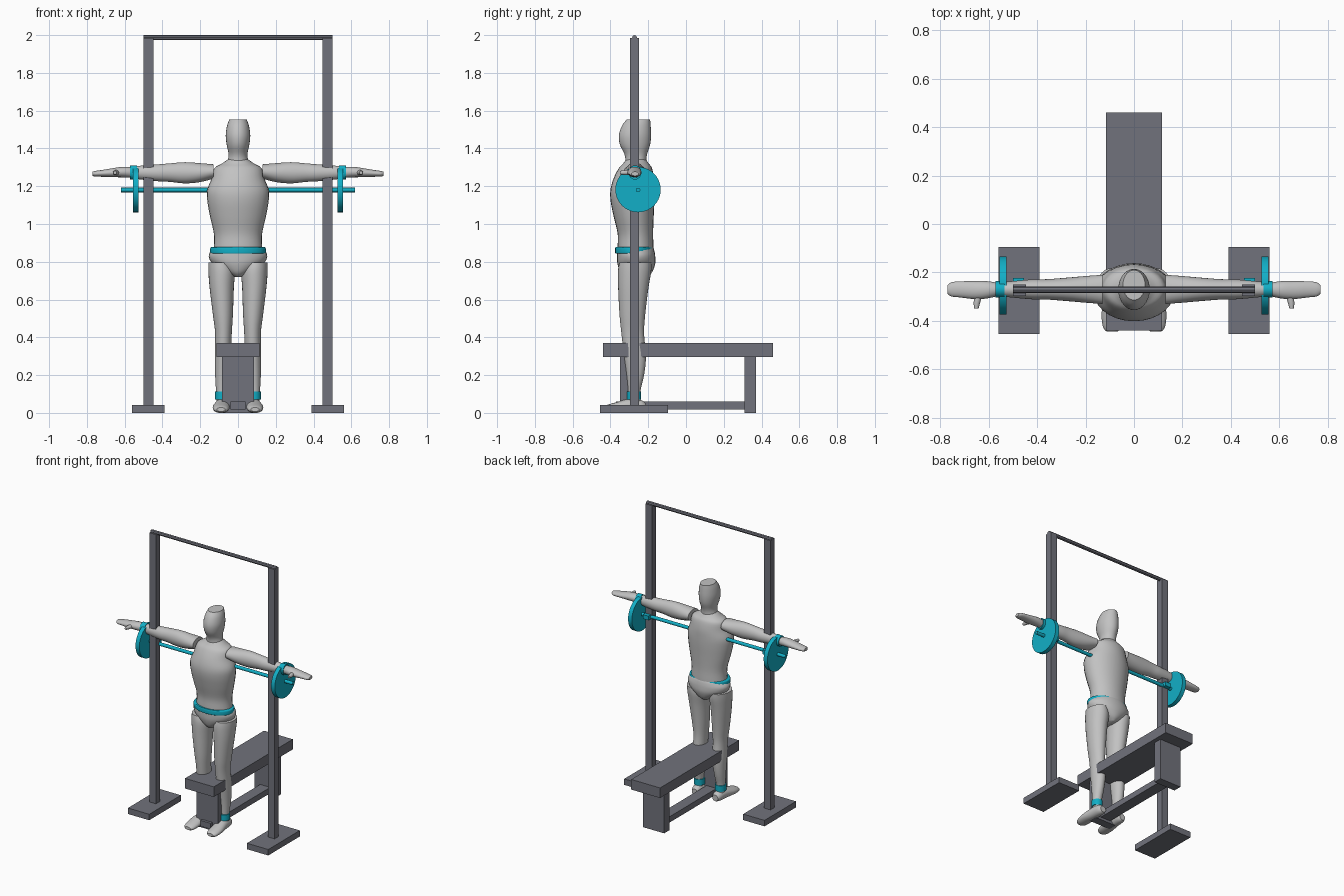
import bpy, bmesh, math
from mathutils import Vector


def material(name, rgb):
    m = bpy.data.materials.new(name)
    m.diffuse_color = (*rgb, 1)
    return m


GREY = material("light grey", (0.54, 0.54, 0.54))
DARK = material("steel grey", (0.165, 0.17, 0.20))
TEAL = material("teal", (0.006, 0.43, 0.57))


def finish(name, bm, mat, smooth=True):
    bmesh.ops.recalc_face_normals(bm, faces=bm.faces)
    me = bpy.data.meshes.new(name)
    bm.to_mesh(me)
    bm.free()
    ob = bpy.data.objects.new(name, me)
    bpy.context.collection.objects.link(ob)
    me.materials.append(mat)
    if smooth:
        bpy.ops.object.select_all(action='DESELECT')
        ob.select_set(True)
        bpy.context.view_layer.objects.active = ob
        bpy.ops.object.shade_smooth_by_angle(angle=math.radians(40))
    return ob


def box(name, x, y, z, mat):
    bm = bmesh.new()
    bmesh.ops.create_cube(bm, size=1)
    for v in bm.verts:
        v.co = [r[0] + (c + 0.5) * (r[1] - r[0]) for c, r in zip(v.co, (x, y, z))]
    return finish(name, bm, mat, False)


def place(axis, t, u, v):
    return {'x': (t, u, v), 'y': (u, t, v), 'z': (u, v, t)}[axis]


def loft(name, axis, stations, mat, steps=4, n=28):
    """Elliptical sections (t, centre u, centre v, radius u, radius v) along an axis."""
    s = [Vector(p) for p in stations]
    s = [s[0]] + s + [s[-1]]
    path = []
    for a, b, c, d in zip(s, s[1:], s[2:], s[3:]):
        for k in range(steps):
            f = k / steps
            p = b * 2 + (c - a) * f + (a * 2 - b * 5 + c * 4 - d) * f**2 + (b * 3 - a - c * 3 + d) * f**3
            path.append(p * 0.5)
    path.append(s[-1])
    bm = bmesh.new()
    rings = []
    for t, u, v, ru, rv in path:
        rings.append([bm.verts.new(place(axis, t, u + ru * math.cos(2 * math.pi * i / n),
                                         v + rv * math.sin(2 * math.pi * i / n))) for i in range(n)])
    for r, q in zip(rings, rings[1:]):
        for i in range(n):
            j = (i + 1) % n
            bm.faces.new((r[i], r[j], q[j], q[i]))
    bm.faces.new(rings[0])
    bm.faces.new(rings[-1])
    return finish(name, bm, mat)


def rod(name, axis, a, b, u, v, ru, mat, rv=None, n=24):
    rv = rv or ru
    return loft(name, axis, [(a, u, v, ru, rv), (b, u, v, ru, rv)], mat, 1, n)


# bench
box("bench_top", (-0.115, 0.115), (-0.44, 0.46), (0.297, 0.37), DARK)
box("bench_front_leg", (-0.085, 0.085), (-0.35, -0.29), (0, 0.297), DARK)
box("bench_back_leg", (-0.085, 0.085), (0.31, 0.37), (0, 0.297), DARK)
box("bench_stretcher", (-0.04, 0.04), (-0.37, 0.31), (0.018, 0.06), DARK)

# rack and barbell
rod("rack_crossbar", 'x', -0.5, 0.5, -0.272, 1.987, 0.013, DARK, n=8)
rod("barbell_bar", 'x', -0.62, 0.62, -0.254, 1.18, 0.012, TEAL)

# head and neck
loft("head", 'z', [(1.27, 0, -0.265, 0.07, 0.062), (1.33, 0, -0.265, 0.056, 0.056),
                   (1.37, 0, -0.266, 0.05, 0.06), (1.42, 0, -0.27, 0.06, 0.08),
                   (1.47, 0, -0.27, 0.065, 0.085), (1.52, 0, -0.263, 0.058, 0.076),
                   (1.553, 0, -0.252, 0.046, 0.062)], GREY)

# torso
loft("torso", 'z', [(0.825, 0, -0.267, 0.135, 0.095), (0.88, 0, -0.267, 0.128, 0.095),
                    (0.95, 0, -0.268, 0.128, 0.094), (1.04, 0, -0.277, 0.148, 0.106),
                    (1.12, 0, -0.283, 0.162, 0.116), (1.18, 0, -0.283, 0.163, 0.117),
                    (1.24, 0, -0.276, 0.14, 0.108), (1.295, 0, -0.268, 0.125, 0.088),
                    (1.32, 0, -0.265, 0.085, 0.068), (1.345, 0, -0.265, 0.05, 0.05)], GREY)

# pelvis
loft("pelvis", 'z', [(0.72, 0, -0.265, 0.022, 0.06), (0.745, 0, -0.264, 0.07, 0.085),
                     (0.79, 0, -0.263, 0.135, 0.1), (0.83, 0, -0.264, 0.155, 0.101),
                     (0.86, 0, -0.266, 0.142, 0.098), (0.875, 0, -0.267, 0.128, 0.094)], GREY)

# waist belt
loft("belt", 'z', [(0.843, 0, -0.274, 0.142, 0.098), (0.848, 0, -0.274, 0.147, 0.101),
                   (0.871, 0, -0.274, 0.147, 0.101), (0.877, 0, -0.274, 0.142, 0.098)], TEAL)

# mirrored parts
for side, s in (("right", -1), ("left", 1)):
    def xr(a, b):
        return tuple(sorted((s * a, s * b)))

    # rack upright with foot plate
    box(f"{side}_rack_base", xr(0.39, 0.56), (-0.455, -0.095), (0, 0.043), DARK)
    box(f"{side}_rack_post", xr(0.447, 0.5), (-0.297, -0.25), (0.04, 1.985), DARK)
    box(f"{side}_bar_hook", xr(0.455, 0.5), (-0.254, -0.222), (1.166, 1.196), TEAL)

    # weight plate
    rod(f"{side}_weight_plate", 'x', s * 0.526, s * 0.556, -0.254, 1.182, 0.12, TEAL, n=40)

    # arm and wrist band
    loft(f"{side}_arm", 'x', [(s * 0.13, -0.27, 1.278, 0.06, 0.038),
                              (s * 0.20, -0.27, 1.272, 0.055, 0.05),
                              (s * 0.28, -0.27, 1.271, 0.048, 0.056),
                              (s * 0.36, -0.27, 1.272, 0.042, 0.049),
                              (s * 0.42, -0.27, 1.271, 0.041, 0.045),
                              (s * 0.50, -0.27, 1.272, 0.034, 0.038),
                              (s * 0.57, -0.27, 1.273, 0.027, 0.03)], GREY)
    rod(f"{side}_wrist_band", 'x', s * 0.535, s * 0.573, -0.27, 1.273, 0.034, TEAL, 0.038)

    # hand and thumb
    loft(f"{side}_hand", 'x', [(s * 0.56, -0.27, 1.273, 0.027, 0.028),
                               (s * 0.61, -0.272, 1.275, 0.036, 0.028),
                               (s * 0.66, -0.273, 1.272, 0.037, 0.024),
                               (s * 0.72, -0.27, 1.268, 0.033, 0.018),
                               (s * 0.755, -0.27, 1.266, 0.029, 0.015),
                               (s * 0.77, -0.27, 1.266, 0.018, 0.011)], GREY)
    loft(f"{side}_thumb", 'y', [(-0.27, s * 0.635, 1.272, 0.017, 0.014),
                                (-0.32, s * 0.648, 1.272, 0.014, 0.013),
                                (-0.35, s * 0.651, 1.272, 0.009, 0.009)], GREY, n=16)

    # leg and ankle band
    loft(f"{side}_leg", 'z', [(0.04, s * 0.085, -0.272, 0.028, 0.036),
                              (0.11, s * 0.086, -0.274, 0.03, 0.032),
                              (0.20, s * 0.084, -0.268, 0.037, 0.046),
                              (0.30, s * 0.08, -0.27, 0.043, 0.058),
                              (0.42, s * 0.077, -0.282, 0.044, 0.06),
                              (0.52, s * 0.08, -0.284, 0.053, 0.068),
                              (0.66, s * 0.086, -0.279, 0.064, 0.08),
                              (0.75, s * 0.087, -0.272, 0.07, 0.088),
                              (0.795, s * 0.095, -0.268, 0.062, 0.085)], GREY)
    rod(f"{side}_ankle_band", 'z', 0.07, 0.113, s * 0.085, -0.275, 0.036, TEAL, 0.038)

    # foot
    loft(f"{side}_foot", 'y', [(-0.215, s * 0.082, 0.03, 0.022, 0.022),
                               (-0.24, s * 0.083, 0.035, 0.033, 0.034),
                               (-0.30, s * 0.086, 0.037, 0.038, 0.037),
                               (-0.37, s * 0.089, 0.028, 0.045, 0.028),
                               (-0.425, s * 0.09, 0.02, 0.038, 0.02),
                               (-0.445, s * 0.09, 0.018, 0.022, 0.011)], GREY)
